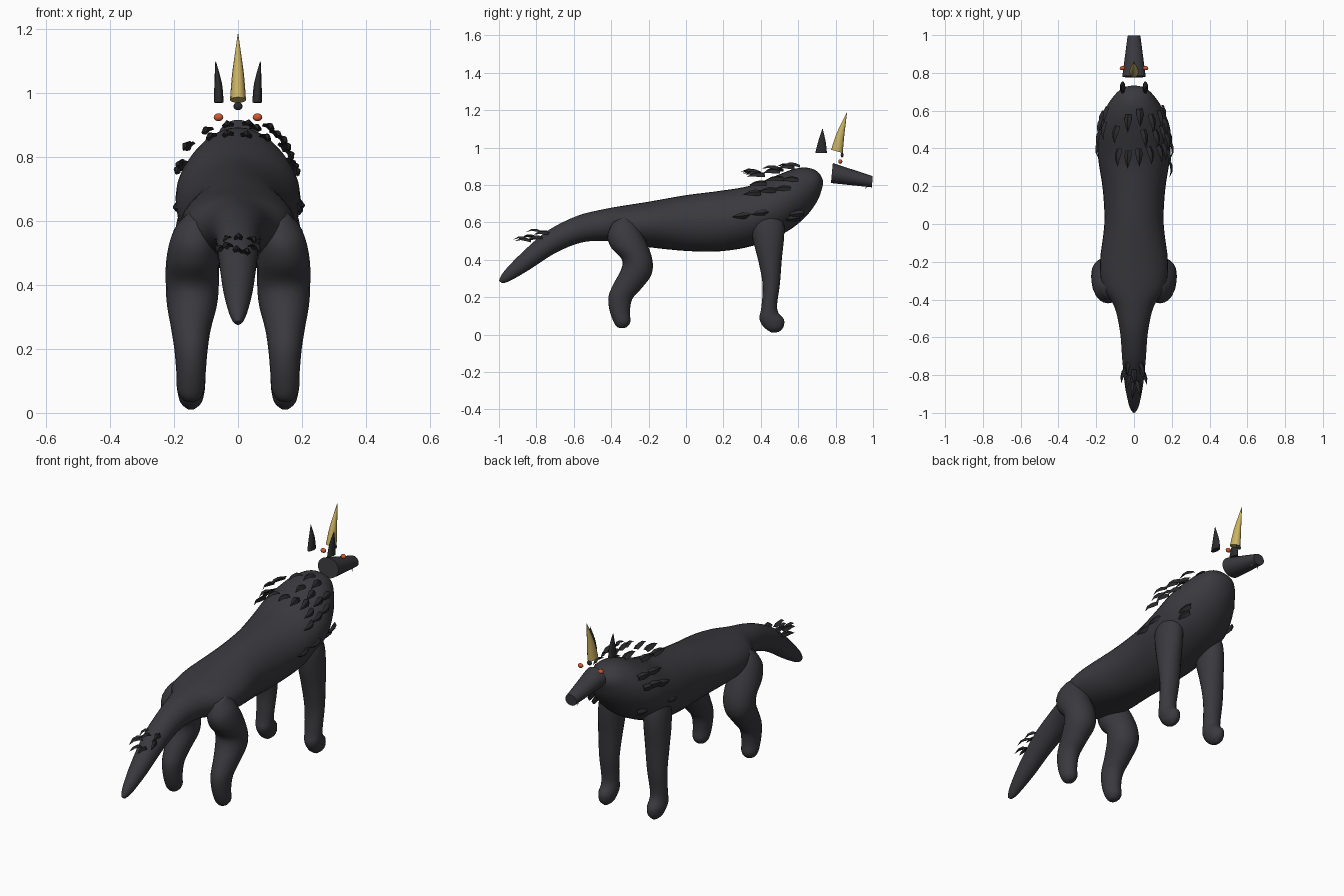
import bpy, bmesh, math
from mathutils import Vector, Matrix


def material(name, rgb):
    m = bpy.data.materials.new(name)
    m.diffuse_color = (*rgb, 1)
    return m


FUR = material("charcoal fur", (0.042, 0.041, 0.048))
DARK = material("dark tuft", (0.024, 0.024, 0.027))
GOLD = material("gold horn", (0.60, 0.45, 0.12))
RED = material("red eye", (0.65, 0.10, 0.03))
BONE = material("pale tooth", (0.70, 0.68, 0.60))


def finish(bm, name, mat, angle=50):
    bmesh.ops.recalc_face_normals(bm, faces=bm.faces)
    me = bpy.data.meshes.new(name)
    bm.to_mesh(me)
    bm.free()
    me.materials.append(mat)
    ob = bpy.data.objects.new(name, me)
    bpy.context.collection.objects.link(ob)
    bpy.ops.object.select_all(action='DESELECT')
    ob.select_set(True)
    bpy.context.view_layer.objects.active = ob
    if angle:
        bpy.ops.object.shade_smooth_by_angle(angle=math.radians(angle))
    return ob


def smooth_rows(rows, steps):
    """Catmull-Rom interpolation between rows of numbers."""
    out = []
    for i in range(len(rows) - 1):
        p = [rows[max(0, min(len(rows) - 1, i + k))] for k in (-1, 0, 1, 2)]
        for s in range(steps):
            t = s / steps
            out.append([b + 0.5 * t * (c - a + t * (2*a - 5*b + 4*c - d + t * (3*(b - c) + d - a)))
                        for a, b, c, d in zip(*p)])
    return out + [list(rows[-1])]


def loft(name, rows, mat, sides=24, steps=4, angle=60):
    """Row: edge A (y, z), opposite edge B (y, z), centre x, half width."""
    bm = bmesh.new()
    rings = []
    for ay, az, by, bz, cx, w in smooth_rows(rows, steps):
        ring = []
        for k in range(sides):
            a = math.tau * k / sides
            s = (1 + math.sin(a)) / 2
            ring.append(bm.verts.new((cx + w * math.cos(a), by + (ay - by) * s, bz + (az - bz) * s)))
        rings.append(ring)
    for r0, r1 in zip(rings, rings[1:]):
        for k in range(sides):
            j = (k + 1) % sides
            bm.faces.new((r0[k], r0[j], r1[j], r1[k]))
    bm.faces.new(rings[0])
    bm.faces.new(rings[-1])
    return finish(bm, name, mat, angle)


# Body: tail, torso and neck in one skin (top y z, bottom y z, half width)
body = [(-1.0, .288, -.985, .275, .008), (-.975, .335, -.945, .285, .026),
        (-.88, .435, -.84, .345, .047), (-.74, .555, -.70, .435, .062),
        (-.58, .635, -.56, .492, .074), (-.44, .67, -.43, .500, .105),
        (-.34, .688, -.33, .485, .165), (-.2, .71, -.2, .467, .18),
        (0, .745, 0, .447, .157), (.18, .768, .18, .445, .165),
        (.34, .795, .36, .475, .19), (.47, .845, .53, .545, .192),
        (.57, .883, .635, .625, .155), (.635, .893, .70, .71, .112),
        (.685, .882, .727, .78, .075), (.715, .858, .733, .815, .035), (.727, .838, .729, .834, .006)]
loft("body", [(a, b, c, d, 0, w) for a, b, c, d, w in body], FUR, 32)

# Legs (front edge y z, back edge y z, centre x, half width)
hind = [(-.32, .635, -.39, .60, .13, .03), (-.27, .595, -.42, .53, .137, .067),
        (-.215, .50, -.40, .465, .142, .082), (-.18, .40, -.345, .405, .143, .083),
        (-.185, .32, -.345, .352, .144, .078), (-.235, .25, -.385, .275, .147, .062),
        (-.287, .19, -.414, .205, .147, .052), (-.30, .12, -.41, .135, .147, .046),
        (-.297, .07, -.388, .07, .148, .042), (-.313, .043, -.37, .042, .148, .026),
        (-.335, .034, -.35, .034, .148, .008)]
fore = [(.48, .68, .40, .68, .125, .035), (.52, .61, .35, .60, .13, .06),
        (.525, .53, .36, .50, .137, .064), (.512, .40, .39, .38, .142, .06),
        (.502, .27, .41, .26, .145, .053), (.487, .16, .402, .14, .147, .046),
        (.495, .115, .392, .09, .147, .045), (.524, .08, .408, .05, .147, .042),
        (.520, .038, .435, .024, .147, .032), (.495, .013, .46, .010, .147, .010)]
for label, rows in (("hind", hind), ("front", fore)):
    for side, s in (("left", -1), ("right", 1)):
        loft(f"{side}_{label}_leg", [(*r[:4], s * r[4], r[5]) for r in rows], FUR, 20)

# Head: tapered muzzle
loft("muzzle", [(.785, .917, .775, .81, 0, .062), (.998, .847, .994, .787, 0, .034)], FUR, 24, 1)

# Curved horn
loft("horn", [(.838, .970, .776, .988, 0, .025), (.845, 1.05, .80, 1.062, 0, .019),
              (.853, 1.12, .828, 1.125, 0, .010), (.861, 1.186, .859, 1.186, 0, .001)], GOLD, 12, 3)


def ball(name, pos, scale, mat):
    bm = bmesh.new()
    bmesh.ops.create_uvsphere(bm, u_segments=16, v_segments=10, radius=1,
                              matrix=Matrix.Translation(pos) @ Matrix.Diagonal((*scale, 1)))
    finish(bm, name, mat)


ball("nose", (0, .835, .96), (.014, .008, .013), DARK)
for side, s in (("left", -1), ("right", 1)):
    ball(f"{side}_eye", (s * .061, .825, .925), (.015, .011, .012), RED)
    # Ears lean outwards at the tip
    loft(f"{side}_ear", [(.755, .97, .69, .972, s * .06, .015), (.748, 1.03, .705, 1.03, s * .062, .012),
                         (.731, 1.10, .729, 1.10, s * .07, .001)], DARK, 10, 3)
    # Fangs under the muzzle tip
    bm = bmesh.new()
    bmesh.ops.create_cone(bm, cap_ends=True, segments=8, radius1=.001, radius2=.004, depth=.022,
                          matrix=Matrix.Translation((s * .018, .962, .790)))
    finish(bm, f"{side}_fang", BONE)


def tufts(name, roots, length, width):
    """Thin curved leaf-shaped locks; root (x, y, z) and sideways splay."""
    bm = bmesh.new()
    for x, y, z, splay in roots:
        out = Vector((x * 1.6, 0, max(z - .66, -.05) if y > 0 else .1)).normalized()
        back = (Vector((splay, -1, -.12)) - out * out.dot(Vector((splay, -1, -.12)))).normalized()
        across = out.cross(back)
        prev = None
        for t, w in ((0, .75), (.3, 1), (.65, .65), (1, .03)):
            mid = Vector((x, y, z)) + back * length * t + out * (.022 * math.sin(t * 2.4) - .012 * t)
            ring = [bm.verts.new(mid + across * (u * w * width) + out * (v * w))
                    for u, v in ((-.5, -.006), (0, .008), (.5, -.006), (0, -.001))]
            if prev:
                for k in range(4):
                    bm.faces.new((prev[k], prev[(k + 1) % 4], ring[(k + 1) % 4], ring[k]))
            else:
                bm.faces.new(ring)
            prev = ring
        bm.faces.new(prev)
    finish(bm, name, DARK, 30)


# Mane locks over the neck, flanks and chest
tufts("neck_mane", [(-.08, .40, .862, 0), (-.03, .39, .868, 0), (.025, .40, .865, 0), (.08, .41, .86, .1),
                    (-.09, .52, .882, -.1), (.05, .50, .888, .1), (.11, .50, .873, .2),
                    (-.03, .58, .897, 0), (.03, .61, .90, 0), (.09, .58, .893, .1), (.13, .42, .857, .2)],
      .095, .040)
tufts("right_mane", [(.135, .60, .83, 0), (.145, .52, .835, .1), (.155, .43, .81, .1), (.16, .56, .785, .1),
                     (.17, .48, .775, .1), (.175, .40, .76, .1), (.185, .34, .64, .1),
                     (.19, .44, .655, 0), (.15, .63, .65, .3), (.14, .61, .625, .2)], .095, .038)
tufts("left_mane", [(-.145, .62, .835, -.1), (-.165, .60, .775, -.1), (-.175, .56, .78, -.1),
                    (-.155, .54, .835, 0), (-.18, .50, .765, -.1), (-.185, .44, .65, 0),
                    (-.14, .62, .64, -.2)], .095, .038)

# Tail locks
tufts("tail_tuft", [(-.045, -.76, .515, -.3), (-.025, -.80, .52, -.2), (0, -.77, .545, .05), (.02, -.83, .50, .1),
                    (.04, -.77, .52, .4), (0, -.84, .505, -.1), (.035, -.73, .54, .2), (-.03, -.72, .54, 0)],
      .085, .030)
